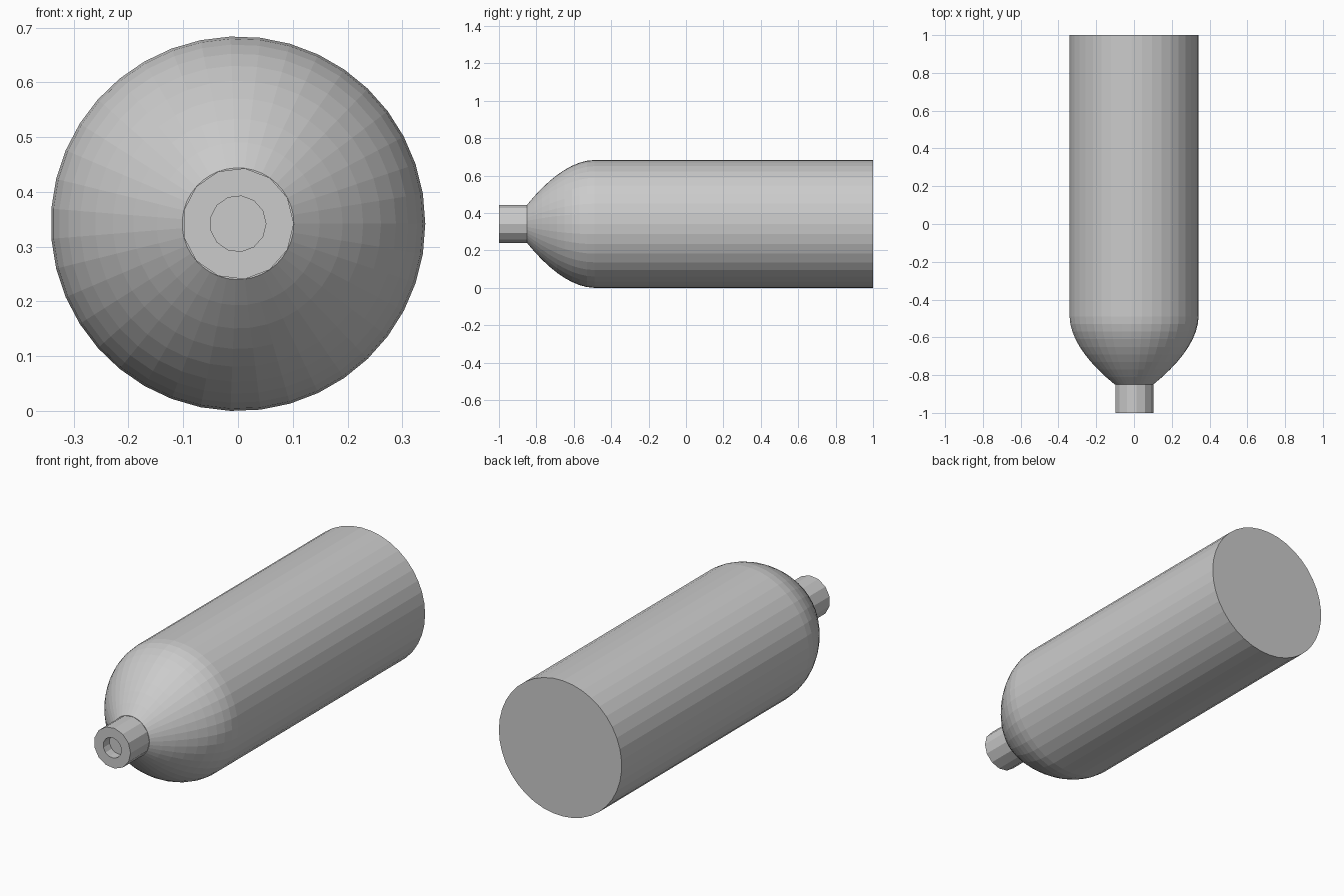
import bpy
import bmesh
from math import cos, sin, tau
from mathutils import Vector

AXIS_Z = 0.342
RADIUS = 0.342
NECK_RADIUS = 0.102
BORE_RADIUS = 0.051
SHOULDER_Y, NECK_Y, TIP_Y = -0.49, -0.85, -1.0

cube = bpy.data.objects.get("Cube")
if cube:
    bpy.data.objects.remove(cube)


def lathe(name, profile, sides):
    """Revolve (radius, y) points about the long axis, capping both ends."""
    bm = bmesh.new()
    rings = []
    for r, y in profile:
        rings.append([bm.verts.new(Vector((r * cos(tau * i / sides), y,
                                           AXIS_Z + r * sin(tau * i / sides))))
                      for i in range(sides)])
    for a, b in zip(rings, rings[1:]):
        for i in range(sides):
            j = (i + 1) % sides
            bm.faces.new((a[i], a[j], b[j], b[i]))
    bm.faces.new(rings[0])
    bm.faces.new(rings[-1])
    bmesh.ops.recalc_face_normals(bm, faces=bm.faces)
    mesh = bpy.data.meshes.new(name)
    bm.to_mesh(mesh)
    bm.free()
    obj = bpy.data.objects.new(name, mesh)
    bpy.context.collection.objects.link(obj)
    return obj


# Cylinder body with a rounded shoulder narrowing to the neck
STEPS = 9
shoulder = []
for k in range(STEPS + 1):
    t = k / STEPS
    r = RADIUS - (RADIUS - NECK_RADIUS) * t ** 1.85
    shoulder.append((r, SHOULDER_Y + (NECK_Y - SHOULDER_Y) * t))
lathe("bottle_body", [(RADIUS, 1.0)] + shoulder, 39)

# Neck with a shallow blind bore in its tip
lathe("bottle_neck", [(NECK_RADIUS, NECK_Y), (NECK_RADIUS, TIP_Y),
                      (BORE_RADIUS, TIP_Y), (BORE_RADIUS, TIP_Y + 0.05)], 13)
